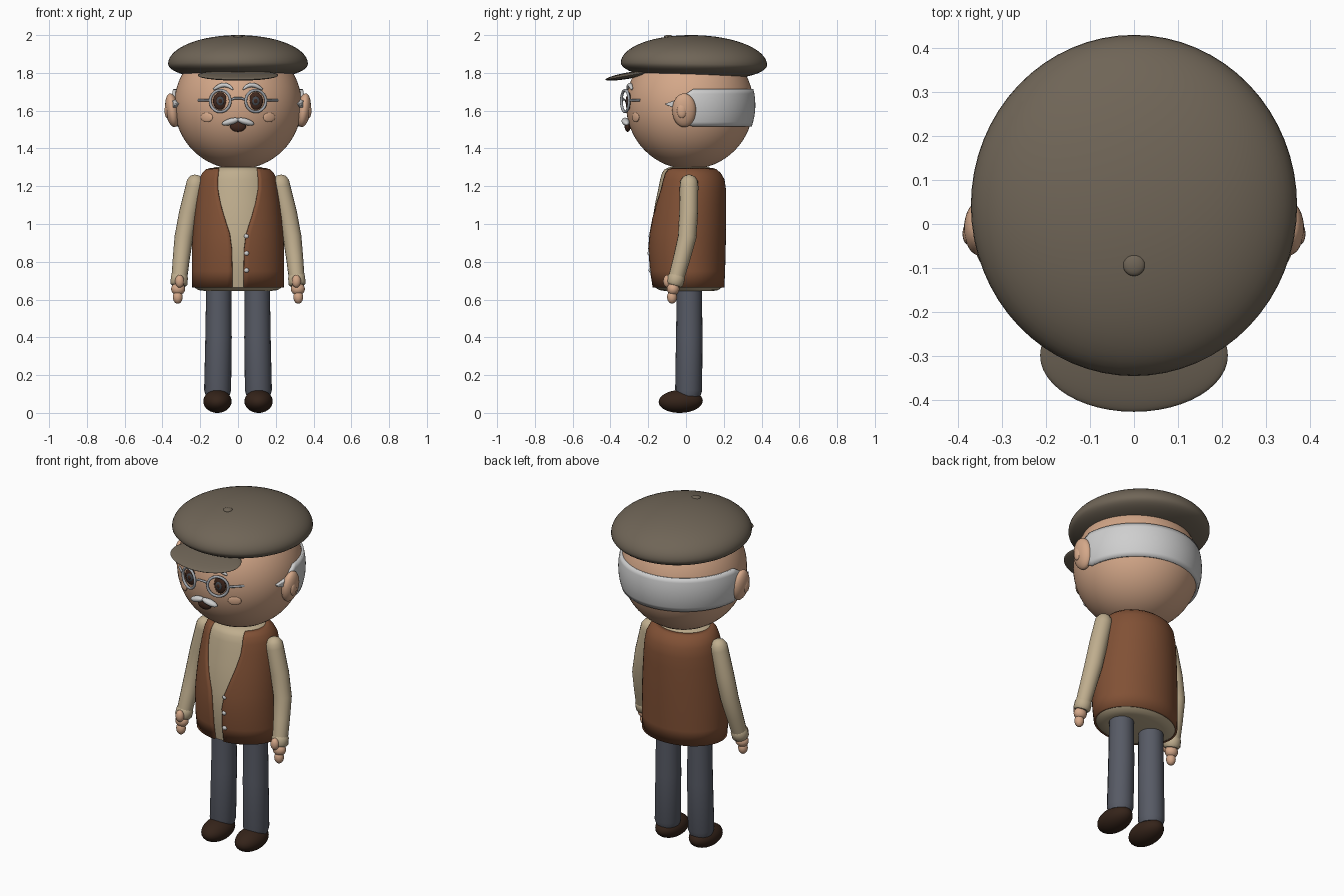
import bpy, bmesh
from math import sin, cos, asin, pi, radians, sqrt
from mathutils import Matrix, Vector, Euler

cube = bpy.data.objects.get("Cube")
if cube:
    bpy.data.objects.remove(cube, do_unlink=True)


def material(name, r, g, b):
    m = bpy.data.materials.new(name)
    m.use_nodes = True
    m.diffuse_color = (r, g, b, 1)
    m.node_tree.nodes["Principled BSDF"].inputs["Base Color"].default_value = (r, g, b, 1)
    return m


SKIN = material("skin", .66, .39, .25)
HAT = material("olive_felt", .16, .13, .095)
VEST = material("brown_leather", .22, .082, .036)
SHIRT = material("cream_cloth", .52, .42, .27)
TROUSER = material("slate_cloth", .095, .103, .13)
SHOE = material("dark_leather", .035, .017, .01)
WHITE = material("white_hair", .62, .62, .62)
METAL = material("grey_metal", .36, .38, .41)
DARK = material("dark_brown", .05, .02, .012)
PUPIL = material("pupil_grey", .06, .065, .075)


def finish(obj, mat):
    obj.data.materials.clear()
    obj.data.materials.append(mat)
    bpy.ops.object.select_all(action='DESELECT')
    obj.select_set(True)
    bpy.context.view_layer.objects.active = obj
    bpy.ops.object.shade_smooth_by_angle(angle=radians(50))
    return obj


def from_bmesh(name, bm, mat):
    bmesh.ops.recalc_face_normals(bm, faces=bm.faces)
    mesh = bpy.data.meshes.new(name)
    bm.to_mesh(mesh)
    bm.free()
    obj = bpy.data.objects.new(name, mesh)
    bpy.context.collection.objects.link(obj)
    return finish(obj, mat)


def ellipsoid(name, loc, size, mat, rot=(0, 0, 0), below=1.0, seg=32):
    """Scaled sphere; 'below' squashes its lower half."""
    bm = bmesh.new()
    bmesh.ops.create_uvsphere(bm, u_segments=seg, v_segments=seg // 2, radius=1)
    for v in bm.verts:
        if v.co.z < 0:
            v.co.z *= below
    turn = Euler([radians(a) for a in rot]).to_matrix().to_4x4()
    bm.transform(Matrix.Translation(loc) @ turn @ Matrix.Diagonal((*size, 1)))
    return from_bmesh(name, bm, mat)


def tube(name, points, radius, mat, cyclic=False):
    """Round tube along (x, y, z, radius factor) points."""
    cu = bpy.data.curves.new(name, 'CURVE')
    cu.dimensions = '3D'
    cu.bevel_depth = radius
    cu.bevel_resolution = 6
    cu.use_fill_caps = True
    sp = cu.splines.new('POLY')
    sp.points.add(len(points) - 1)
    for p, (x, y, z, f) in zip(sp.points, points):
        p.co = (x, y, z, 1)
        p.radius = f
    sp.use_cyclic_u = cyclic
    obj = bpy.data.objects.new(name, cu)
    bpy.context.collection.objects.link(obj)
    bpy.ops.object.select_all(action='DESELECT')
    obj.select_set(True)
    bpy.context.view_layer.objects.active = obj
    bpy.ops.object.convert(target='MESH')
    return finish(bpy.context.object, mat)


def grid(name, rows, mat, thick=0, caps=False):
    """Skin a list of equally long point rows."""
    bm = bmesh.new()
    vs = [[bm.verts.new(p) for p in row] for row in rows]
    for a, b in zip(vs, vs[1:]):
        for i in range(len(a) - 1):
            bm.faces.new((a[i], a[i + 1], b[i + 1], b[i]))
    if caps:
        bm.faces.new(vs[0][:-1])
        bm.faces.new(vs[-1][:-1])
    bmesh.ops.remove_doubles(bm, verts=bm.verts, dist=1e-5)
    obj = from_bmesh(name, bm, mat)
    if thick:
        mod = obj.modifiers.new("thickness", 'SOLIDIFY')
        mod.thickness = thick
        mod.offset = -1
    return obj


def oval_row(z, rx, front, back, gap=0, inset=0, n=56):
    """Ellipse around z, starting and ending at a gap in the front."""
    rx, ry, cy = rx - inset, (back - front) / 2 - inset, (front + back) / 2
    start = asin(gap / rx)
    out = []
    for i in range(n + 1):
        a = start + (2 * pi - 2 * start) * i / n
        out.append((rx * sin(a), cy - ry * cos(a), z))
    return out


# Torso: z, half width, front y, back y, half gap of the vest
torso = [(.665, .243, -.178, .203, .03), (.75, .245, -.192, .207, .031),
         (.87, .244, -.202, .21, .034), (.95, .24, -.197, .212, .045),
         (1.03, .234, -.188, .213, .072), (1.11, .226, -.175, .213, .096),
         (1.18, .217, -.16, .212, .11), (1.235, .206, -.149, .204, .112),
         (1.27, .19, -.139, .184, .109), (1.29, .168, -.125, .16, .105),
         (1.297, .145, -.108, .14, .1)]
grid("vest", [oval_row(z, w, f, b, gap=g) for z, w, f, b, g in torso], VEST, thick=.018)
hem = [(.645, .17, -.11, .14), (.65, .21, -.14, .17)]
neck = [(1.302, .12, -.085, .115)]
grid("shirt", [oval_row(*r) for r in hem]
     + [oval_row(z, w, f, b, inset=.012) for z, w, f, b, g in torso]
     + [oval_row(*r) for r in neck], SHIRT, caps=True)
for i in range(3):
    ellipsoid(f"vest_button_{i + 1}", (.045, -.193 + .006 * abs(i - 1), .755 + .09 * i),
              (.013, .011, .013), WHITE, seg=16)

# Head with hair band around the back
HEAD = Vector((0, .02, 1.63))
R = .337
ellipsoid("head", HEAD, (R, R, R + .003), SKIN, seg=64)


def face_y(x, z):
    return HEAD.y - sqrt(R * R - x * x - (z - HEAD.z) ** 2)


def hair_edge(a):
    keys = [(-20, 1.632, 1.638), (-6, 1.6, 1.665), (-2, 1.53, 1.69), (4, 1.515, 1.714), (91, 1.515, 1.714)]
    for (a0, l0, h0), (a1, l1, h1) in zip(keys, keys[1:]):
        if a <= a1:
            t = (a - a0) / (a1 - a0)
            return l0 + (l1 - l0) * t, h0 + (h1 - h0) * t


columns = []
for i in range(111):
    a = -20 + 2 * i
    low, high = hair_edge(min(a, 180 - a))
    col = []
    for k in range(9):
        z = low + (high - low) * k / 8
        r = sqrt(.354 ** 2 - (z - HEAD.z) ** 2)
        col.append((r * cos(radians(a)), .013 + r * sin(radians(a)), z))
    columns.append(col)
grid("hair_band", columns, WHITE, thick=.025)

# Flat cap
ellipsoid("cap_crown", (0, .042, 1.848), (.37, .387, .152), HAT, rot=(-1, 0, 0), below=.6, seg=64)
ellipsoid("cap_visor", (0, -.298, 1.787), (.213, .13, .017), HAT, rot=(10, 0, 0), seg=48)
ellipsoid("cap_button", (0, -.093, 1.99), (.025, .025, .011), HAT, seg=24)

# Mouth and bridge of the glasses
ellipsoid("mouth", (0, -.309, 1.517), (.042, .016, .029), DARK)
tube("glasses_bridge", [(-.038, -.328, 1.657, 1), (-.018, -.337, 1.666, 1),
                        (.018, -.337, 1.666, 1), (.038, -.328, 1.657, 1)], .006, METAL)

# Parts repeated on both sides
for side, s in (("left", 1), ("right", -1)):
    # Ear
    ellipsoid(side + "_ear", (s * .348, -.01, 1.602), (.036, .063, .09), SKIN, rot=(0, s * 8, 0))
    ellipsoid(side + "_inner_ear", (s * .375, -.022, 1.6), (.014, .026, .04), SKIN, seg=20)

    # Eye, glasses and brow
    ex, ez = s * .094, 1.651
    ellipsoid(side + "_eye", (ex, face_y(ex, ez), ez), (.038, .013, .046), DARK)
    ellipsoid(side + "_pupil", (ex, face_y(ex, ez) - .009, ez), (.021, .008, .025), PUPIL, seg=24)
    ellipsoid(side + "_pupil_core", (ex, face_y(ex, ez) - .014, ez), (.011, .005, .013), DARK, seg=16)
    ring = [(ex + .053 * cos(t * pi / 20), -.322 + s * .02 * cos(t * pi / 20),
             ez + .057 * sin(t * pi / 20), 1) for t in range(40)]
    tube(side + "_glasses_rim", ring, .0075, METAL, cyclic=True)
    tube(side + "_glasses_temple", [(s * .146, -.303, 1.655, 1), (s * .165, -.287, 1.655, 1),
                                    (s * .21, -.243, 1.655, 1)], .006, METAL)
    brow = []
    for i in range(11):
        t = i / 10
        x, z = s * (.027 + .103 * t), 1.712 + .024 * sin(pi * t ** .85)
        brow.append((x, face_y(x, z) - .006, z, .3 + .7 * sin(pi * t) ** .6))
    tube(side + "_eyebrow", brow, .012, WHITE)

    # Moustache half and cheek
    ellipsoid(side + "_moustache", (s * .04, -.32, 1.542), (.047, .02, .017), WHITE, rot=(0, s * 16, s * 8))
    cx, cz = s * .165, 1.565
    ellipsoid(side + "_cheek", (cx, face_y(cx, cz), cz), (.036, .008, .026), SKIN, rot=(0, 0, s * 30))

    # Sleeve with rounded shoulder and cuff
    arm = [(.217, .016, 1.259, .25), (.219, .016, 1.25, .65), (.223, .016, 1.228, .95),
           (.228, .016, 1.2, 1), (.262, .014, 1.06, 1.02), (.287, .006, .93, 1),
           (.3, -.022, .82, .92), (.31, -.05, .72, .86), (.313, -.058, .69, .8)]
    tube(side + "_sleeve", [(s * x, y, z, f) for x, y, z, f in arm], .049, SHIRT)
    tube(side + "_cuff", [(s * .308, -.047, .73, .85), (s * .31, -.05, .718, 1),
                          (s * .313, -.06, .685, 1), (s * .314, -.063, .674, .8)], .046, SHIRT)

    # Hand
    ellipsoid(side + "_palm", (s * .317, -.068, .656), (.037, .033, .034), SKIN, seg=24)
    ellipsoid(side + "_fingers", (s * .319, -.074, .613), (.026, .026, .035), SKIN, seg=24)
    ellipsoid(side + "_thumb", (s * .309, -.099, .697), (.024, .022, .034), SKIN, seg=24)

    # Trouser leg and shoe
    tube(side + "_leg", [(s * .102, .018, .67, .95), (s * .103, .017, .4, 1),
                         (s * .108, .014, .12, 1.02), (s * .108, .012, .09, .9)], .07, TROUSER)
    ellipsoid(side + "_shoe", (s * .109, -.028, .061), (.075, .117, .061), SHOE, rot=(2, 0, 0))
